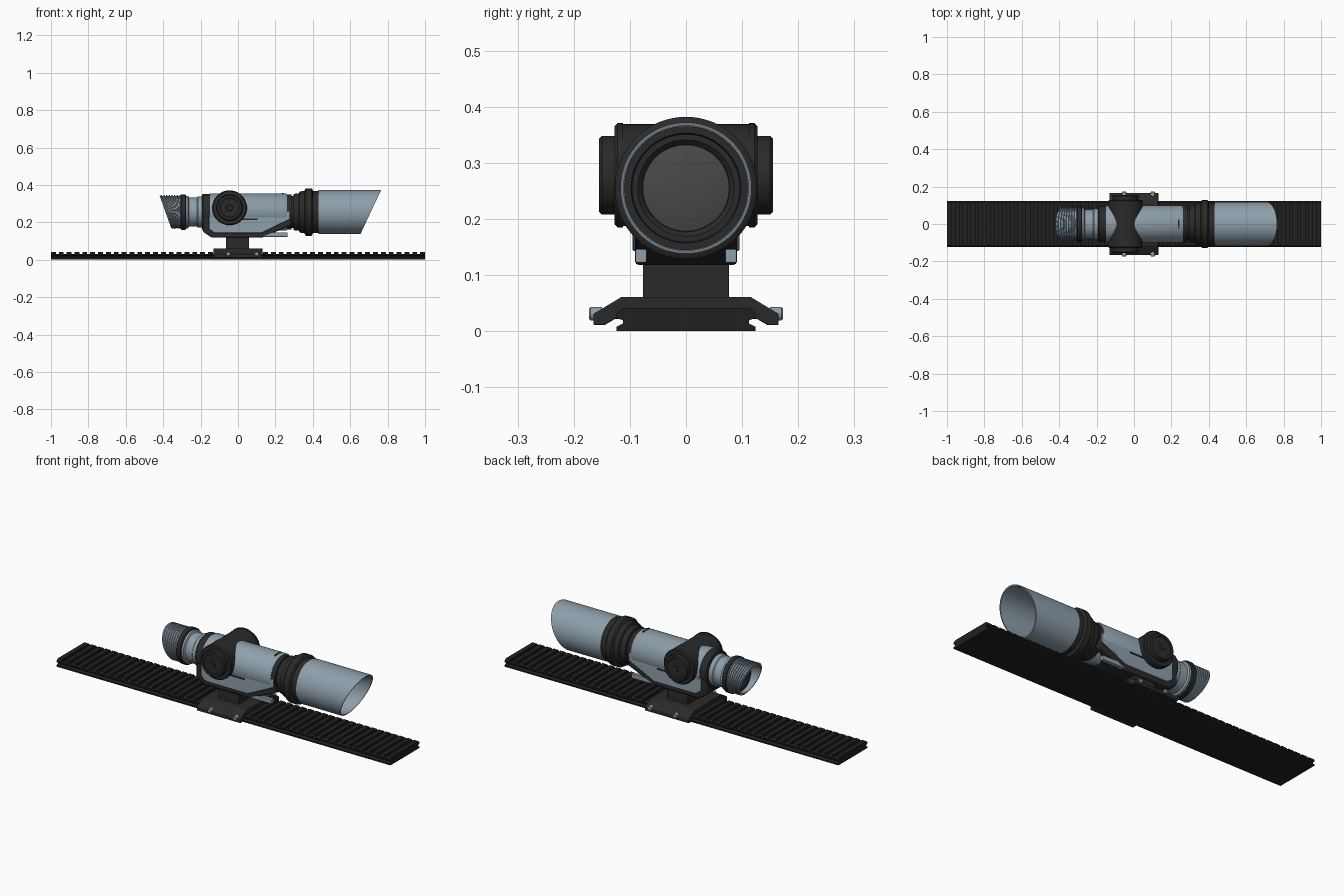
import bpy, bmesh, math

if "Cube" in bpy.data.objects:
    bpy.data.objects.remove(bpy.data.objects["Cube"])

ZC = 0.255          # height of the optical axis
TX, TZ = -0.045, 0.278   # turret axis


def mat(name, rgb):
    m = bpy.data.materials.new(name)
    m.diffuse_color = (*rgb, 1)
    m.use_nodes = True
    m.node_tree.nodes["Principled BSDF"].inputs["Base Color"].default_value = m.diffuse_color
    return m


BLACK = mat("matte black", (0.023, 0.023, 0.023))
RAIL = mat("rail black", (0.014, 0.014, 0.014))
STEEL = mat("blue grey", (0.27, 0.345, 0.405))
GLASS = mat("lens grey", (0.065, 0.065, 0.065))


def finish(name, bm, material, bevel=0.0):
    bmesh.ops.recalc_face_normals(bm, faces=bm.faces)
    me = bpy.data.meshes.new(name)
    bm.to_mesh(me)
    bm.free()
    me.materials.append(material)
    ob = bpy.data.objects.new(name, me)
    bpy.context.collection.objects.link(ob)
    if bevel:
        md = ob.modifiers.new("bevel", 'BEVEL')
        md.width, md.segments, md.limit_method = bevel, 2, 'ANGLE'
    bpy.ops.object.select_all(action='DESELECT')
    ob.select_set(True)
    bpy.context.view_layer.objects.active = ob
    bpy.ops.object.shade_smooth_by_angle(angle=math.radians(35))
    return ob


def lathe(name, prof, material, n=64, axis='x', cx=0.0, cz=ZC):
    """Revolve (position, radius[, slant]) points; slant tilts that ring."""
    bm = bmesh.new()
    rings = []
    for p in prof:
        a, r, s = (*p, 0)[:3]
        ring = []
        for i in range(n):
            t = 2 * math.pi * i / n
            u, w = r * math.cos(t), r * math.sin(t)
            co = (a + s * w, u, cz + w) if axis == 'x' else (cx + u, a, cz + w)
            ring.append(bm.verts.new(co))
        rings.append(ring)
    for A, B in zip(rings, rings[1:]):
        for i in range(n):
            j = (i + 1) % n
            bm.faces.new((A[i], A[j], B[j], B[i]))
    bm.faces.new(rings[0])
    bm.faces.new(rings[-1])
    return finish(name, bm, material)


def prism(name, pts, axis, a, b, material, bevel=0.0):
    """Extrude an outline: (y, z) along x, or (x, z) along y."""
    bm = bmesh.new()
    at = (lambda p, d: (d, *p)) if axis == 'x' else (lambda p, d: (p[0], d, p[1]))
    A = [bm.verts.new(at(p, a)) for p in pts]
    B = [bm.verts.new(at(p, b)) for p in pts]
    bm.faces.new(A)
    bm.faces.new(B)
    for i in range(len(pts)):
        j = (i + 1) % len(pts)
        bm.faces.new((A[i], A[j], B[j], B[i]))
    return finish(name, bm, material, bevel)


def box(name, x0, x1, y0, y1, z0, z1, material, bevel=0.0):
    return prism(name, [(x0, z0), (x1, z0), (x1, z1), (x0, z1)], 'y', y0, y1, material, bevel)


def mirrored(half):
    return half + [(-y, z) for y, z in reversed(half)]


# Slotted mounting rail with grooved sides and raised teeth
prism("rail_base", mirrored([(0.124, 0), (0.124, 0.008), (0.112, 0.014), (0.112, 0.019),
                             (0.124, 0.024), (0.118, 0.031)]), 'x', -1, 1, RAIL)
N = 48
for i in range(N):
    x = -0.987 + i * 1.974 / (N - 1)
    prism("rail_tooth", mirrored([(0.124, 0.024), (0.124, 0.032), (0.114, 0.041)]),
          'x', x - 0.013, x + 0.013, RAIL)

# Clamp, its bolts and the stem
prism("clamp", mirrored([(0.126, 0.022), (0.145, 0.011), (0.165, 0.011), (0.165, 0.031),
                         (0.115, 0.061)]), 'x', -0.132, 0.13, BLACK, 0.002)
for s in (-1, 1):
    for x in (-0.052, 0.1):
        lathe("clamp_bolt", [(s * 0.15, 0.012), (s * 0.17, 0.012), (s * 0.173, 0.009)],
              STEEL, 16, 'y', x, 0.031)
box("stem", -0.065, 0.06, -0.077, 0.077, 0.055, 0.13, BLACK, 0.003)

# Housing: black lower frame, grey side body and grey main tube
prism("lower_frame", [(-0.188, 0.25), (-0.188, 0.15), (-0.14, 0.118), (0.13, 0.118),
                      (0.285, 0.185), (0.285, 0.25)], 'y', -0.091, 0.091, BLACK, 0.007)
prism("side_body", [(-0.155, 0.26), (-0.155, 0.165), (-0.125, 0.143), (0.125, 0.143),
                    (0.278, 0.217), (0.278, 0.26)], 'y', -0.0955, 0.0955, STEEL, 0.003)
lathe("main_tube", [(-0.15, 0.1), (0.255, 0.1), (0.263, 0.096)], STEEL)
lathe("rear_plate", [(-0.192, 0.092), (-0.187, 0.097), (-0.148, 0.097)], BLACK)
for s in (-1, 1):
    y = sorted((s * 0.07, s * 0.09))
    box("under_strip", 0.12, 0.265, *y, 0.122, 0.146, STEEL, 0.002)
    y = sorted((s * 0.09, s * 0.0985))
    box("side_slot", -0.02, 0.105, *y, 0.213, 0.221, BLACK)
box("top_slot", 0.235, 0.243, -0.025, 0.025, 0.348, 0.357, BLACK)

# Turrets: a cross barrel with a stepped knob on each side
lathe("turret_barrel", [(-0.112, 0.091), (0.112, 0.091)], BLACK, 64, 'y', TX, TZ)
for s in (-1, 1):
    lathe("turret_knob", [(s * y, r) for y, r in (
        (0.108, 0.088), (0.112, 0.088), (0.112, 0.093), (0.122, 0.093), (0.127, 0.088),
        (0.127, 0.07), (0.15, 0.07), (0.155, 0.065), (0.155, 0.052), (0.152, 0.05),
        (0.152, 0.017), (0.155, 0.015))], BLACK, 48, 'y', TX, TZ)

# Front collars
lathe("front_collar", [(0.255, 0.093), (0.285, 0.093), (0.285, 0.085), (0.297, 0.085),
                       (0.297, 0.097), (0.325, 0.1), (0.33, 0.11), (0.355, 0.113),
                       (0.358, 0.122), (0.363, 0.127), (0.393, 0.127), (0.398, 0.122),
                       (0.40, 0.113), (0.435, 0.113)], BLACK)

# Objective shade, cut off at a slant, with the recessed lens
lathe("objective_shade", [(0.43, 0.117), (0.71, 0.117, 0.47), (0.71, 0.111, 0.47),
                          (0.48, 0.111)], STEEL)
lathe("lens_ring", [(0.47, 0.1105), (0.51, 0.1105), (0.51, 0.098), (0.50, 0.096),
                    (0.50, 0.086), (0.492, 0.078)], BLACK)
lathe("front_lens", [(0.485, 0.078), (0.496, 0.077), (0.501, 0.06), (0.504, 0.03),
                     (0.505, 0.005)], GLASS)

# Eyepiece tube, ring and ribbed slanted eyecup
lathe("eyepiece_tube", [(-0.19, 0.083), (-0.215, 0.083), (-0.22, 0.078), (-0.262, 0.078),
                        (-0.267, 0.087), (-0.30, 0.087)], STEEL)
lathe("eyepiece_ring", [(-0.278, 0.09), (-0.282, 0.095), (-0.303, 0.095), (-0.308, 0.09)],
      BLACK)
ribs = [(-0.305, 0.088)]
for i in range(8):
    for k, r in ((0.15, 0.090), (0.5, 0.090), (0.65, 0.085), (1.0, 0.085)):
        f = (i + k) / 8
        ribs.append((-0.305 - 0.083 * f, r, -0.36 * f))
ribs += [(-0.388, 0.078, -0.36), (-0.325, 0.074)]
lathe("eyecup", ribs, STEEL)
lathe("rear_lens_ring", [(-0.32, 0.074), (-0.338, 0.074), (-0.338, 0.058), (-0.33, 0.055)],
      BLACK)
lathe("rear_lens", [(-0.322, 0.055), (-0.332, 0.054), (-0.335, 0.03), (-0.336, 0.005)], GLASS)
